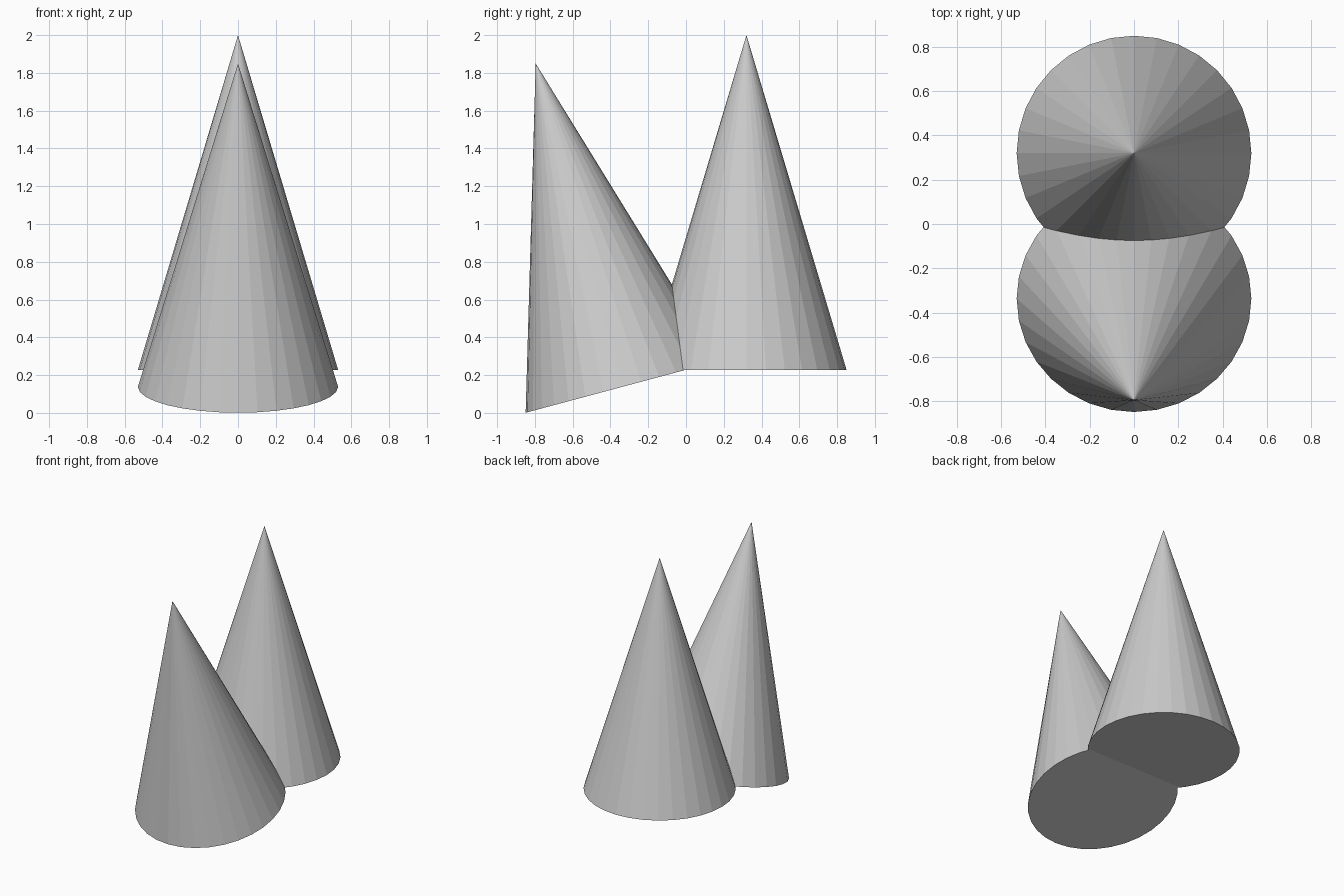
import bpy
from math import radians
from mathutils import Vector, Matrix

if "Cube" in bpy.data.objects:
    bpy.data.objects.remove(bpy.data.objects["Cube"])

RADIUS, HEIGHT = 0.53, 1.772


def cone(name, base_centre, tilt):
    """Flat-shaded 32-sided cone standing on base_centre, tilted about x."""
    rot = Matrix.Rotation(tilt, 4, 'X')
    centre = Vector(base_centre) + rot @ Vector((0, 0, HEIGHT / 2))
    bpy.ops.mesh.primitive_cone_add(vertices=32, radius1=RADIUS, radius2=0,
                                    depth=HEIGHT, location=centre,
                                    rotation=(tilt, 0, 0))
    obj = bpy.context.object
    obj.name = name
    return obj


# upright rear cone and forward-leaning front cone
rear = cone("twin_cones", (0, 0.32, 0.228), 0)
front = cone("front_cone", (0, -0.337, 0.138), radians(15))

# fuse both into one solid with a clean seam
union = rear.modifiers.new("fuse", 'BOOLEAN')
union.operation = 'UNION'
union.solver = 'EXACT'
union.object = front
bpy.context.view_layer.objects.active = rear
bpy.ops.object.modifier_apply(modifier=union.name)
bpy.data.objects.remove(front, do_unlink=True)
